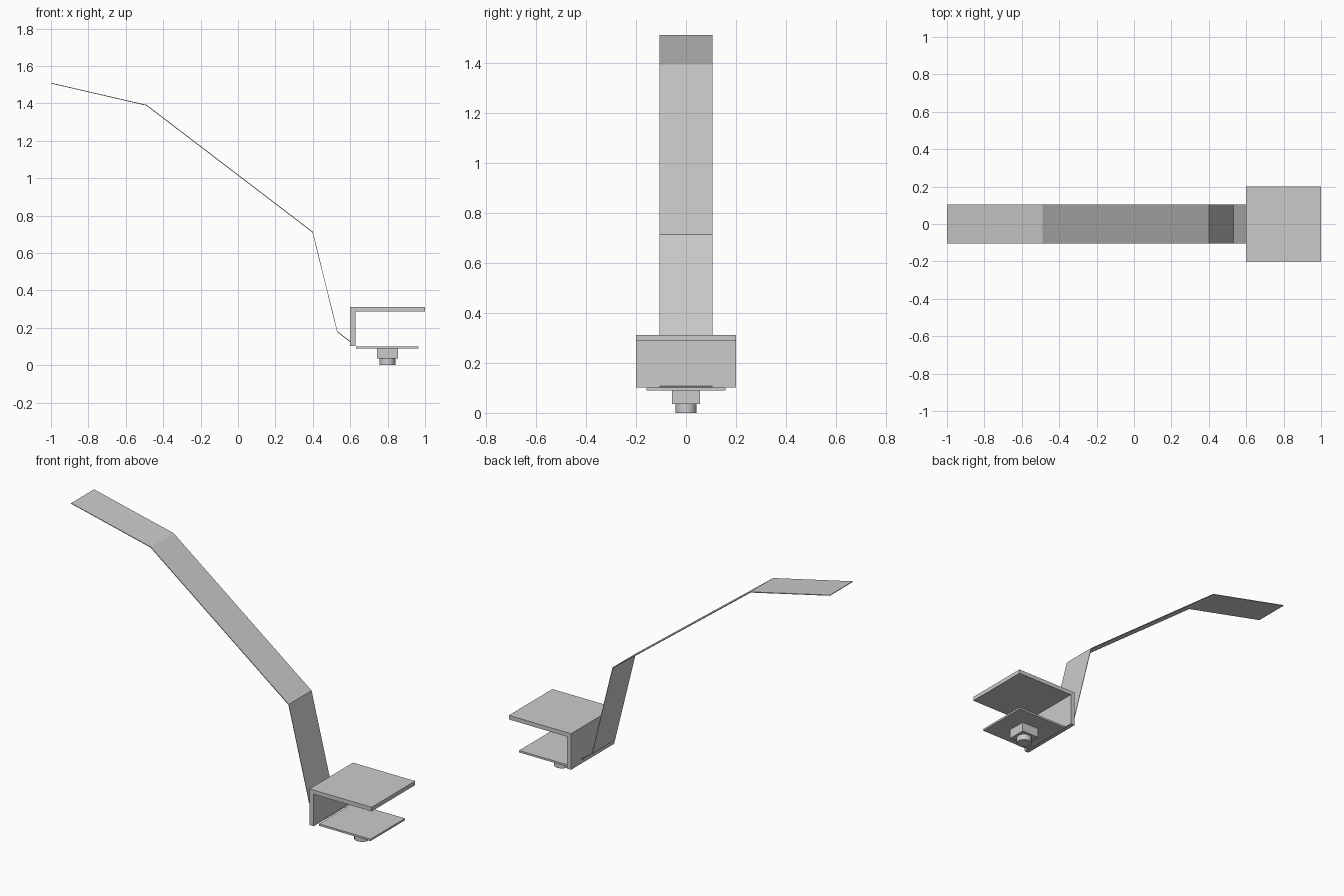
import bpy, bmesh
from mathutils import Matrix

cube = bpy.data.objects.get("Cube")
if cube:
    bpy.data.objects.remove(cube, do_unlink=True)

# Single plain metal colour
GREY = (0.6, 0.6, 0.6, 1)
metal = bpy.data.materials.new("light_grey_metal")
metal.use_nodes = True
metal.diffuse_color = GREY
metal.node_tree.nodes["Principled BSDF"].inputs["Base Color"].default_value = GREY


def add_object(name, bm):
    bmesh.ops.recalc_face_normals(bm, faces=bm.faces)
    mesh = bpy.data.meshes.new(name)
    bm.to_mesh(mesh)
    bm.free()
    mesh.materials.append(metal)
    obj = bpy.data.objects.new(name, mesh)
    bpy.context.collection.objects.link(obj)
    return obj


def extrude_profile(name, points, half_width):
    """Closed x-z outline extruded symmetrically along y."""
    bm = bmesh.new()
    face = bm.faces.new([bm.verts.new((x, -half_width, z)) for x, z in points])
    result = bmesh.ops.extrude_face_region(bm, geom=[face])
    verts = [v for v in result["geom"] if isinstance(v, bmesh.types.BMVert)]
    bmesh.ops.translate(bm, verts=verts, vec=(0, 2 * half_width, 0))
    return add_object(name, bm)


def add_box(name, x0, x1, half_width, z0, z1):
    return extrude_profile(name, [(x0, z0), (x1, z0), (x1, z1), (x0, z1)], half_width)


# Bent thin arm
path = [(-1, 1.51), (-0.488, 1.392), (0.4, 0.714), (0.532, 0.181), (0.63, 0.106)]
t = 0.004
arm_outline = path + [(x - t / 2, z - t) for x, z in reversed(path[1:])] + [(-1, 1.51 - t)]
extrude_profile("bent_arm", arm_outline, 0.105)

# Clamp bracket: top plate and back wall as one folded section
extrude_profile("clamp_bracket", [(0.6, 0.102), (0.627, 0.102), (0.627, 0.288),
                                  (1, 0.288), (1, 0.312), (0.6, 0.312)], 0.2)

# Clamping plate with its screw block
add_box("pressure_plate", 0.632, 0.964, 0.158, 0.09, 0.101)
add_box("screw_block", 0.743, 0.855, 0.055, 0.035, 0.09)

# Round screw end
bm = bmesh.new()
bmesh.ops.create_cone(bm, cap_ends=True, segments=32, radius1=0.042, radius2=0.042,
                      depth=0.036, matrix=Matrix.Translation((0.799, 0, 0.018)))
screw = add_object("screw_end", bm)
bpy.ops.object.select_all(action="DESELECT")
screw.select_set(True)
bpy.context.view_layer.objects.active = screw
bpy.ops.object.shade_smooth_by_angle()
